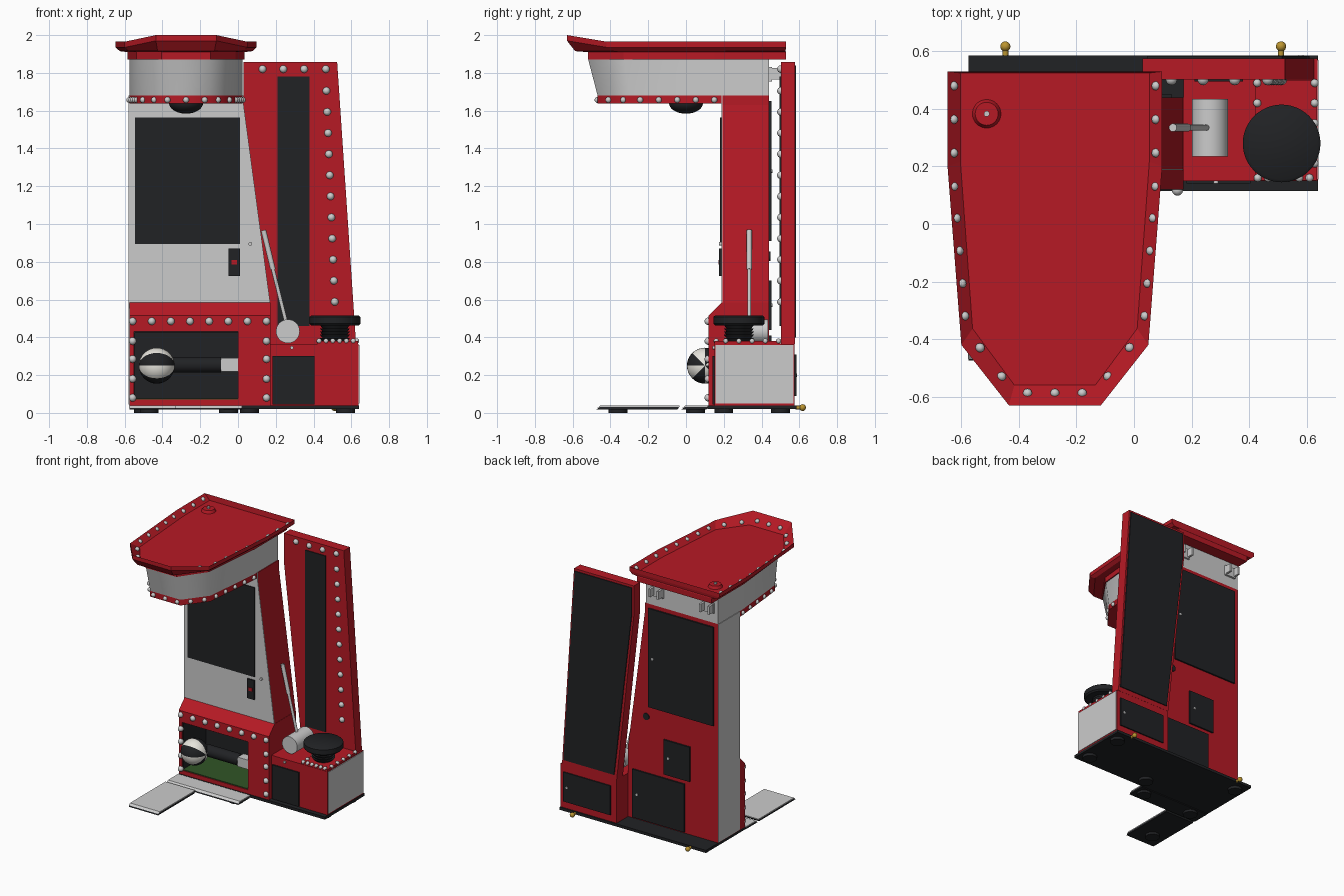
import bpy, bmesh, math
from mathutils import Vector, Matrix


def material(name, col):
    m = bpy.data.materials.new(name)
    m.diffuse_color = (*col, 1)
    return m


RED = material("red", (0.47, 0.01, 0.018))
BLACK = material("black", (0.015, 0.016, 0.018))
GREEN = material("green", (0.03, 0.09, 0.02))
GOLD = material("gold", (0.5, 0.3, 0.03))


def finish(name, bm, mat=None, angle=None):
    bmesh.ops.recalc_face_normals(bm, faces=bm.faces)
    me = bpy.data.meshes.new(name)
    bm.to_mesh(me)
    bm.free()
    ob = bpy.data.objects.new(name, me)
    bpy.context.collection.objects.link(ob)
    if mat:
        me.materials.append(mat)
    if angle:
        me.shade_smooth()
        me.set_sharp_from_angle(angle=math.radians(angle))
    return ob


def loft(name, rings, mat=None, angle=None):
    """Skin through rings of points and cap both ends."""
    bm = bmesh.new()
    vs = [[bm.verts.new(p) for p in r] for r in rings]
    n = len(vs[0])
    for a, b in zip(vs, vs[1:]):
        for i in range(n):
            j = (i + 1) % n
            bm.faces.new((a[i], a[j], b[j], b[i]))
    bm.faces.new(vs[0])
    bm.faces.new(vs[-1])
    return finish(name, bm, mat, angle)


def box(name, x0, x1, y0, y1, z0, z1, mat=None):
    pts = [(x0, y0), (x1, y0), (x1, y1), (x0, y1)]
    return loft(name, [[(*p, z) for p in pts] for z in (z0, z1)], mat)


def front_prism(name, xz, y0, y1, mat=None):
    return loft(name, [[(x, y, z) for x, z in xz] for y in (y0, y1)], mat)


def side_prism(name, yz, x0, x1, mat=None):
    return loft(name, [[(x, y, z) for y, z in yz] for x in (x0, x1)], mat)


def cyl(name, p0, p1, r, mat=None, r2=None, seg=32):
    p0, p1 = Vector(p0), Vector(p1)
    q = (p1 - p0).to_track_quat('Z', 'Y')
    rings = []
    for p, rr in ((p0, r), (p1, r2 or r)):
        rings.append([p + q @ Vector((rr * math.cos(t), rr * math.sin(t), 0))
                      for t in (i * math.tau / seg for i in range(seg))])
    return loft(name, rings, mat, 40)


def balls(name, pts, r=0.018, mat=None, u=12, v=8, scale=(1, 1, 1)):
    bm = bmesh.new()
    for p in pts:
        bmesh.ops.create_uvsphere(bm, u_segments=u, v_segments=v, radius=r,
                                  matrix=Matrix.Translation(p) @ Matrix.Diagonal((*scale, 1)))
    return finish(name, bm, mat, 60)


def lerp(a, b, n):
    return [a + (b - a) * i / (n - 1) for i in range(n)]


# Floor plate, step plates and feet
box("floor_plate", -0.575, 0.64, 0.115, 0.585, 0.02, 0.04, BLACK)
for nm, x1, y0, y1 in (("long_step", -0.33, -0.475, -0.035), ("wide_step", 0.02, -0.025, 0.118)):
    side_prism(nm + "_base", [(y0, 0.018), (y0 + 0.02, 0.032), (y1, 0.032), (y1 - 0.01, 0.018)], -0.575, x1, BLACK)
    side_prism(nm + "_top", [(y0 + 0.005, 0.026), (y0 + 0.02, 0.038), (y1, 0.038), (y1, 0.032), (y0 + 0.02, 0.032)], -0.577, x1)
for i, (x, y) in enumerate([(-0.47, -0.36), (-0.47, 0.05), (-0.05, 0.05), (0.06, 0.2), (0.57, 0.2),
                            (-0.5, 0.5), (0.57, 0.5)]):
    cyl(f"foot_{i}", (x, y, 0), (x, y, 0.02), 0.05, BLACK)
for i, x in enumerate((-0.447, 0.511)):
    cyl(f"brass_stub_{i}", (x, 0.58, 0.028), (x, 0.615, 0.028), 0.01, GOLD, seg=12)
    balls(f"brass_knob_{i}", [(x, 0.617, 0.028)], 0.018, GOLD)

# Main cabinet base with open front window
box("base_left_wall", -0.575, -0.55, 0.12, 0.44, 0.04, 0.43, RED)
box("base_right_wall", 0.0, 0.172, 0.12, 0.44, 0.04, 0.43, RED)
box("base_sill", -0.55, 0.0, 0.12, 0.44, 0.04, 0.07, RED)
side_prism("base_top", [(0.12, 0.43), (0.12, 0.515), (0.19, 0.585), (0.44, 0.585), (0.44, 0.43)], -0.575, 0.172, RED)
box("base_back_wall", -0.55, 0.0, 0.42, 0.44, 0.07, 0.43, RED)
box("window_back", -0.55, 0.0, 0.40, 0.42, 0.07, 0.43, BLACK)
box("window_side", -0.55, -0.545, 0.13, 0.40, 0.07, 0.43, BLACK)
box("window_ceiling", -0.545, 0.0, 0.13, 0.40, 0.424, 0.43, BLACK)
box("window_turf", -0.545, 0.0, 0.125, 0.40, 0.07, 0.076, GREEN)
zs = (0.38, 0.285, 0.18, 0.08)
balls("base_bulbs", [(x, 0.118, 0.485) for x in lerp(-0.558, 0.151, 8)]
      + [(x, 0.118, z) for x in (-0.558, 0.151) for z in zs], 0.02)

# Striped ball on its arm
ball = balls("kick_ball", [(0, 0, 0)], 0.095, None, 32, 16)
ball.data.transform(Matrix.Rotation(math.pi / 2, 4, 'Y'))
ball.data.transform(Matrix.Translation((-0.43, 0.1, 0.25)))
ball.data.materials.append(material("white", (0.8, 0.78, 0.72)))
ball.data.materials.append(BLACK)
for f in ball.data.polygons:
    a = math.atan2(f.center.z - 0.25, f.center.y - 0.1) + math.pi
    f.material_index = int(a / (math.pi / 4)) % 2
cyl("ball_arm", (-0.37, 0.16, 0.255), (-0.09, 0.16, 0.255), 0.042, BLACK)
box("arm_bracket", -0.09, 0.0, 0.125, 0.195, 0.22, 0.29)

# Tapering column
column = [(-0.575, 0.585), (0.17, 0.585), (0.03, 1.63), (0.03, 1.68), (-0.575, 1.68)]
front_prism("column", column, 0.192, 0.44, RED)
front_prism("column_front_panel", column, 0.187, 0.192)
box("column_side_panel", -0.579, -0.575, 0.19, 0.44, 0.045, 1.68)
box("screen", -0.545, 0.01, 0.18, 0.19, 0.895, 1.565, BLACK)
box("coin_plate", -0.05, 0.01, 0.176, 0.19, 0.725, 0.87, BLACK)
box("coin_button", -0.035, -0.005, 0.172, 0.18, 0.785, 0.81, RED)
cyl("column_lock", (0.065, 0.175, 0.895), (0.065, 0.19, 0.895), 0.01, seg=12)

# Back doors and brackets
for nm, x0, x1, z0, z1 in (("upper", -0.54, 0.0, 0.91, 1.65), ("middle", -0.345, -0.13, 0.44, 0.7),
                           ("lower", -0.30, 0.13, 0.05, 0.41)):
    box(nm + "_back_door", x0, x1, 0.44, 0.452, z0, z1, BLACK)
    cyl(nm + "_door_lock", (x1 - 0.04, 0.45, (z0 + z1) / 2), (x1 - 0.04, 0.457, (z0 + z1) / 2), 0.009, seg=12)
cyl("cable_port", (0.02, 0.435, 0.83), (0.02, 0.447, 0.83), 0.025, BLACK)
for i, x in enumerate((-0.5, -0.08)):
    box(f"bracket_plate_{i}", x - 0.045, x + 0.045, 0.44, 0.455, 1.755, 1.83)
    for s in (-1, 1):
        box(f"bracket_ear_{i}_{s}", x + s * 0.035 - 0.008, x + s * 0.035 + 0.008, 0.455, 0.5, 1.765, 1.825)

# Overhanging head
head = [(-0.575, 0.44), (-0.575, 0.15), (-0.53, -0.33), (-0.4, -0.52), (-0.15, -0.52), (-0.02, -0.33), (0.025, 0.15), (0.025, 0.44)]
low = [(x, y if y > 0.1 else y * 0.9) for x, y in head]
loft("head", [[(*p, 1.68) for p in low], [(*p, 1.88) for p in head]], None, 70)
strip = [(x, min(y, 0.19)) for x, y in low]
loft("head_red_strip", [[(*p, z) for p in strip] for z in (1.637, 1.68)], RED, 70)
path = [Vector(p) for p in strip[1:7]]
total = sum((b - a).length for a, b in zip(path, path[1:]))
spots = []
for d in lerp(0.0, total, 17):
    for a, b in zip(path, path[1:]):
        seg = (b - a).length
        if d <= seg + 1e-5:
            spots.append((*a.lerp(b, d / seg), 1.657))
            break
        d -= seg
balls("head_bulbs", spots, 0.016)
balls("target_dome", [(-0.275, 0.0, 1.64)], 0.09, BLACK, 32, 16, (1, 1, 0.62))

# Flared tray roof
roof = [(-0.648, 0.53), (-0.648, 0.2), (-0.6, -0.42), (-0.435, -0.63), (-0.115, -0.63), (0.05, -0.42), (0.098, 0.2), (0.098, 0.53)]
top_z = [1.965, 1.965, 1.965, 2.0, 2.0, 1.965, 1.965, 1.965]


def inset(p, k, ky):
    return (-0.275 + (p[0] + 0.275) * k, 0.45 + (p[1] - 0.45) * ky)


band = [(-0.275 + (x + 0.275) * 1.03, 0.53 if y > 0.4 else y) for x, y in head]
loft("roof", [[(*p, 1.872) for p in band], [(*p, 1.91) for p in band],
              [(*inset(p, 0.94, 0.96), 1.915) for p in roof],
              [(*p, z - 0.03) for p, z in zip(roof, top_z)],
              [(*p, z) for p, z in zip(roof, top_z)],
              [(*inset(p, 0.88, 0.935), 1.925) for p in roof]], RED)
rim = [(0.077, y) for y in lerp(0.48, 0.13, 4)] + [(0.077 - (0.13 - y) * 0.085, y) for y in lerp(0.02, -0.32, 4)]
rim += [(-0.015, -0.43), (-0.09, -0.53)]
balls("roof_bulbs", [(s * (x + 0.275) - 0.275, y, 1.943) for x, y in rim for s in (-1, 1)]
      + [(x, -0.588, 1.955) for x in (-0.37, -0.275, -0.18)], 0.016)
cyl("roof_cap", (-0.512, 0.383, 1.92), (-0.512, 0.383, 1.945), 0.052, RED, 0.04)
cyl("roof_cap_pin", (-0.512, 0.383, 1.94), (-0.512, 0.383, 1.955), 0.01, seg=12)

# Side box for the hammer game
box("side_box", 0.172, 0.637, 0.15, 0.575, 0.04, 0.365, RED)
box("side_box_panel", 0.637, 0.642, 0.155, 0.57, 0.05, 0.36)
box("side_box_top", 0.42, 0.635, 0.152, 0.5, 0.365, 0.38, RED)
box("side_box_front_door", 0.182, 0.405, 0.14, 0.15, 0.045, 0.3, BLACK)
box("side_box_back_door", 0.22, 0.61, 0.575, 0.584, 0.09, 0.31, BLACK)
cyl("side_door_lock", (0.58, 0.58, 0.2), (0.58, 0.588, 0.2), 0.009, seg=12)
cyl("side_box_lock", (0.285, 0.14, 0.345), (0.285, 0.15, 0.345), 0.009, seg=12)
balls("side_box_bulbs", [(x, 0.16, 0.38) for x in lerp(0.43, 0.61, 6)]
      + [(x, y, 0.38) for x in (0.428, 0.628) for y in lerp(0.21, 0.49, 5)], 0.014)

# Strike pad on bellows
cyl("strike_pad", (0.513, 0.28, 0.472), (0.513, 0.28, 0.508), 0.135, BLACK, seg=48)
cyl("strike_pad_crown", (0.513, 0.28, 0.508), (0.513, 0.28, 0.516), 0.135, BLACK, 0.125, 48)
cyl("strike_pad_under", (0.513, 0.28, 0.462), (0.513, 0.28, 0.472), 0.125, BLACK, 0.135, 48)
for i in range(5):
    z = 0.38 + i * 0.017
    cyl(f"bellows_{i}", (0.513, 0.28, z), (0.513, 0.28, z + 0.017), 0.066, BLACK, 0.08)

# Mallet
cyl("mallet_head", (0.264, 0.235, 0.432), (0.264, 0.435, 0.432), 0.063)
cyl("mallet_shaft", (0.255, 0.335, 0.48), (0.185, 0.335, 0.76), 0.01, seg=16)
cyl("mallet_grip", (0.185, 0.335, 0.76), (0.135, 0.335, 0.967), 0.014, seg=16)

# Score tower
tower = [(0.172, 0.365), (0.625, 0.365), (0.525, 1.857), (0.03, 1.857), (0.03, 1.63)]
front_prism("tower", tower, 0.503, 0.576, RED)
box("tower_display", 0.21, 0.378, 0.496, 0.505, 0.46, 1.78, BLACK)
front_prism("tower_back_panel", [(0.19, 0.4), (0.61, 0.4), (0.515, 1.84), (0.045, 1.84), (0.045, 1.63)], 0.576, 0.583, BLACK)
balls("tower_bulbs", [(x, 0.502, 1.82) for x in (0.13, 0.24, 0.35, 0.465)]
      + [(x, 0.502, z) for x, z in zip(lerp(0.468, 0.512, 11), lerp(1.705, 0.588, 11))], 0.02)
